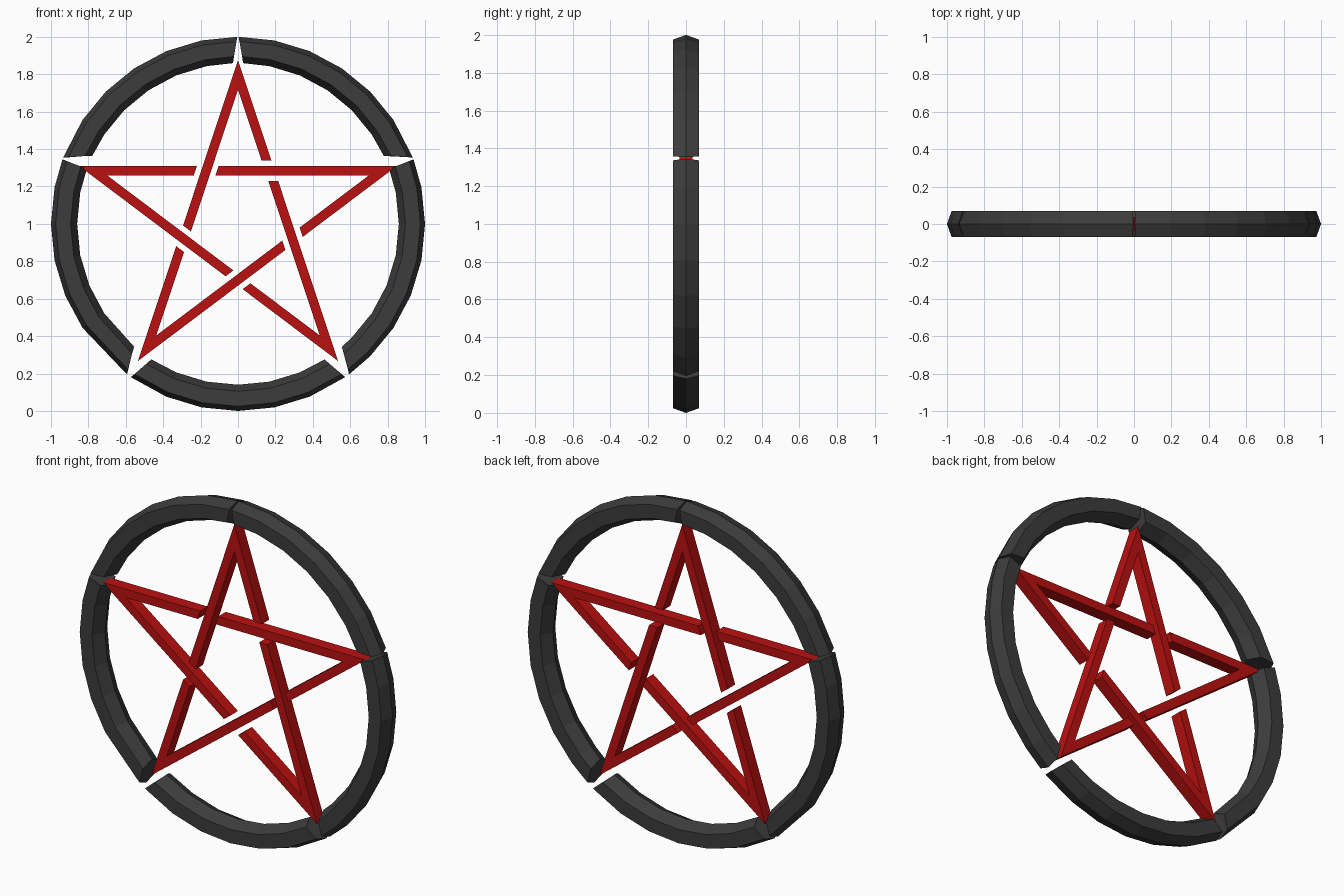
import bpy, math
from mathutils import Vector
from mathutils.geometry import intersect_line_line

if "Cube" in bpy.data.objects:
    bpy.data.objects.remove(bpy.data.objects["Cube"])

CEN = Vector((0, 1))


def material(name, col):
    m = bpy.data.materials.new(name)
    m.diffuse_color = col
    m.use_nodes = True
    m.node_tree.nodes["Principled BSDF"].inputs["Base Color"].default_value = m.diffuse_color
    return m


black = material("dark_metal", (0.045, 0.045, 0.045, 1))
red = material("red_paint", (0.5, 0.005, 0.005, 1))


def prism_mesh(name, rings, mat, closed_caps=True):
    """Skin a list of equal-length closed sections."""
    n = len(rings[0])
    verts = [v for r in rings for v in r]
    faces = []
    for i in range(len(rings) - 1):
        for j in range(n):
            k = (j + 1) % n
            faces.append((i*n + j, i*n + k, (i+1)*n + k, (i+1)*n + j))
    faces.append(tuple(reversed(range(n))))
    faces.append(tuple(range((len(rings)-1)*n, len(rings)*n)))
    me = bpy.data.meshes.new(name)
    me.from_pydata(verts, [], faces)
    import bmesh
    bm = bmesh.new()
    bm.from_mesh(me)
    bmesh.ops.recalc_face_normals(bm, faces=bm.faces)
    bm.to_mesh(me)
    bm.free()
    me.materials.append(mat)
    ob = bpy.data.objects.new(name, me)
    bpy.context.collection.objects.link(ob)
    return ob


# Ring: five arcs with a six-sided section (radius, depth)
SECTION = [(1.0, 0), (0.975, 0.07), (0.895, 0.07),
           (0.86, 0), (0.895, -0.07), (0.975, -0.07)]


def ring_arc(name, start, end):
    """start, end: (outer angle, inner angle) of the slanted end cuts."""
    step = 11.25

    def at(cut, r):
        t = (1.0 - r) / 0.14
        return cut[0] + (cut[1] - cut[0]) * t

    mids = [i*step for i in range(-20, 20)
            if min(start) > i*step + 3 and i*step - 3 > max(end)]
    mids.sort(reverse=True)
    rings = []
    for cut in [start] + [(a, a) for a in mids] + [end]:
        ring = []
        for r, y in SECTION:
            a = math.radians(at(cut, r))
            ring.append((r*math.cos(a), y, 1 + r*math.sin(a)))
        rings.append(ring)
    prism_mesh(name, rings, black)


def mirrored(cut):
    return (180 - cut[0], 180 - cut[1])


upper = ((89.8, 88.2), (20.7, 25.0))
side = ((20.2, 20.0), (-53.6, -49.8))
ring_arc("ring_upper_right", *upper)
ring_arc("ring_side_right", *side)
ring_arc("ring_bottom", (-55.0, -57.4), (-125.0, -122.6))
ring_arc("ring_upper_left", mirrored(upper[1]), mirrored(upper[0]))
ring_arc("ring_side_left", mirrored(side[1]), mirrored(side[0]))

# Star: five chevrons that weave over and under with small gaps
TIPS = [Vector(p) for p in
        ((0, 1.875), (-0.85, 1.31), (-0.535, 0.267), (0.535, 0.267), (0.85, 1.31))]
WIDTH, GAP, HALF = 0.05, 0.03, 0.035


def line(i, j, off):
    """Tip-to-tip line moved towards the centre by off."""
    a, b = TIPS[i % 5], TIPS[j % 5]
    d = (b - a).normalized()
    n = Vector((-d.y, d.x))
    if n.dot(CEN - a) < 0:
        n = -n
    return (a + n*off).to_3d(), (b + n*off).to_3d()


def cross(l1, l2):
    return intersect_line_line(*l1, *l2)[0]


for k in range(5):
    short_cut = line(k-1, k+1, -GAP)
    long_cut = line(k+1, k+3, WIDTH + GAP)
    s_out, s_in = line(k-2, k, 0), line(k-2, k, WIDTH)
    l_out, l_in = line(k, k+2, 0), line(k, k+2, WIDTH)
    pts = [TIPS[k], cross(s_out, short_cut), cross(s_in, short_cut),
           cross(s_in, l_in), cross(l_in, long_cut), cross(l_out, long_cut)]
    prism_mesh("star_point_%d" % (k + 1),
               [[(p[0], y, p[1]) for p in pts] for y in (-HALF, HALF)], red)
